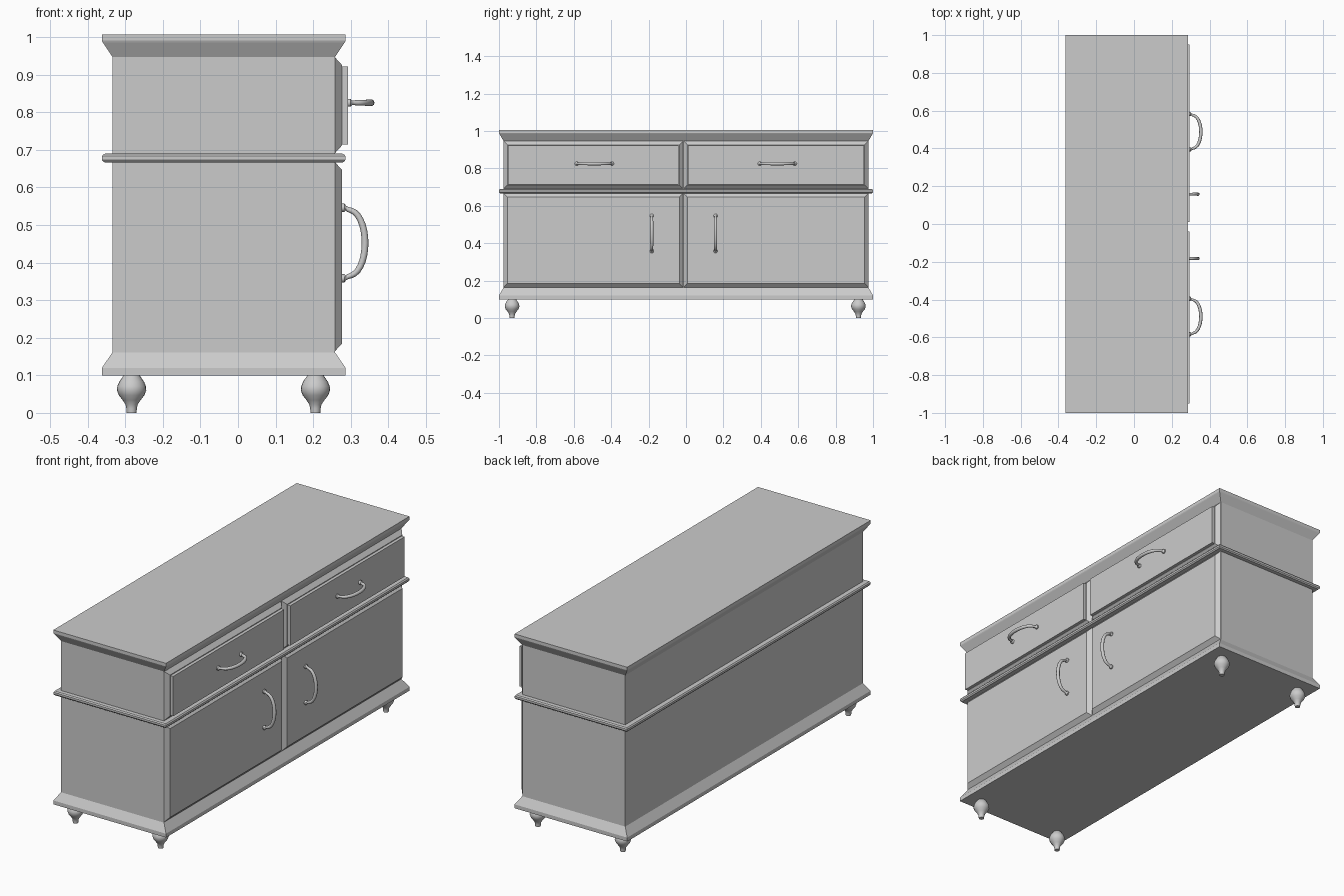
import bpy, bmesh, math

if "Cube" in bpy.data.objects:
    bpy.data.objects.remove(bpy.data.objects["Cube"])

X0, X1 = -0.362, 0.286      # overall cabinet depth
Y = 1.0                     # half length


def finish(name, bm, smooth=False):
    bmesh.ops.recalc_face_normals(bm, faces=bm.faces)
    me = bpy.data.meshes.new(name)
    bm.to_mesh(me)
    bm.free()
    ob = bpy.data.objects.new(name, me)
    bpy.context.collection.objects.link(ob)
    if smooth:
        bpy.ops.object.select_all(action='DESELECT')
        bpy.context.view_layer.objects.active = ob
        ob.select_set(True)
        bpy.ops.object.shade_smooth_by_angle(angle=math.radians(40))
    return ob


def loft(name, rings, closed=False, smooth=False):
    """Skin a list of equal-length vertex rings and cap both ends."""
    bm = bmesh.new()
    vs = [[bm.verts.new(p) for p in r] for r in rings]
    n = len(rings[0])
    for a, b in zip(vs, vs[1:]):
        for i in range(n):
            j = (i + 1) % n
            bm.faces.new((a[i], a[j], b[j], b[i]))
    bm.faces.new(vs[0])
    bm.faces.new(vs[-1])
    return finish(name, bm, smooth)


def moulding(name, profile):
    """Rectangular layers given as (inset, z)."""
    rings = []
    for d, z in profile:
        e = d * 0.85
        rings.append([(X0 + d, -Y + e, z), (X1 - d, -Y + e, z),
                      (X1 - d, Y - e, z), (X0 + d, Y - e, z)])
    loft(name, rings)


def panel(name, y0, y1, z0, z1, profile):
    """Front panel with layers given as (inset, x)."""
    loft(name, [[(x, y0 + d, z0 + d), (x, y1 - d, z0 + d),
                 (x, y1 - d, z1 - d), (x, y0 + d, z1 - d)] for d, x in profile])


def handle(name, x, y, z, vertical):
    """Bow handle: elliptical arch with flared ends."""
    path = [(0.094, 0.0, 0.011), (0.094, 0.006, 0.011), (0.093, 0.010, 0.0065)]
    arc = []
    for i in range(17):
        t = math.pi * i / 16
        r = 0.007 + 0.002 * math.sin(t)
        arc.append((0.088 * math.cos(t), 0.014 + 0.047 * math.sin(t) ** 0.9, r)
                   if 0 < i < 16 else (0.09 * math.cos(t), 0.014, 0.0065))
    path += arc + [(-s, d, r) for s, d, r in reversed(path)]
    rings = []
    for i, (s, d, r) in enumerate(path):
        a, b = path[max(i - 1, 0)], path[min(i + 1, len(path) - 1)]
        ts, td = b[0] - a[0], b[1] - a[1]
        # feet stay square to the panel
        if i < 3 or i > len(path) - 4:
            ts, td = 0, (1 if i < 3 else -1)
        le = math.hypot(ts, td)
        ns, nd = td / le, -ts / le
        ring = []
        for k in range(10):
            u = 2 * math.pi * k / 10
            ss, dd = s + ns * r * math.cos(u), d + nd * r * math.cos(u)
            w = r * math.sin(u)
            ring.append((x + dd, y + w, z + ss) if vertical else (x + dd, y + ss, z + w))
        rings.append(ring)
    loft(name, rings, smooth=True)


# carcass and mouldings
moulding("cabinet_body", [(0.028, 0.13), (0.028, 0.98)])
moulding("base_plinth", [(0, 0.1), (0, 0.12), (0.028, 0.161)])
moulding("waist_moulding", [(0.012, 0.666), (0.005, 0.667), (0, 0.673), (0, 0.683),
                            (0.005, 0.689), (0.012, 0.69)])
moulding("top_cornice", [(0.028, 0.947), (0.002, 0.986), (0, 0.99), (0, 1.006)])

# drawers and doors, either side of the centre groove
for side, y0, y1 in (("left", -0.976, -0.014), ("right", -0.014, 0.976)):
    panel(side + "_drawer_frame", y0, y1, 0.69, 0.947, [(0, 0.25), (0, 0.257), (0.022, 0.277)])
    panel(side + "_drawer_front", y0 + 0.025, y1 - 0.025, 0.714, 0.921, [(0, 0.27), (0, 0.293)])
    panel(side + "_door", y0, y1, 0.163, 0.668, [(0, 0.25), (0, 0.257), (0.022, 0.277)])

# handles
handle("left_drawer_handle", 0.293, -0.49, 0.825, False)
handle("right_drawer_handle", 0.293, 0.488, 0.825, False)
handle("left_door_handle", 0.277, -0.183, 0.452, True)
handle("right_door_handle", 0.277, 0.158, 0.452, True)

# turned feet
FOOT = [(0.013, 0), (0.014, 0.012), (0.016, 0.022), (0.024, 0.034), (0.034, 0.047),
        (0.039, 0.06), (0.038, 0.071), (0.033, 0.083), (0.026, 0.093), (0.02, 0.102)]
for xn, fx in (("back", -0.283), ("front", 0.206)):
    for yn, fy in (("left", -0.93), ("right", 0.922)):
        loft(f"{xn}_{yn}_foot",
             [[(fx + r * math.cos(k * math.pi / 10), fy + r * math.sin(k * math.pi / 10), z)
               for k in range(20)] for r, z in FOOT], smooth=True)
